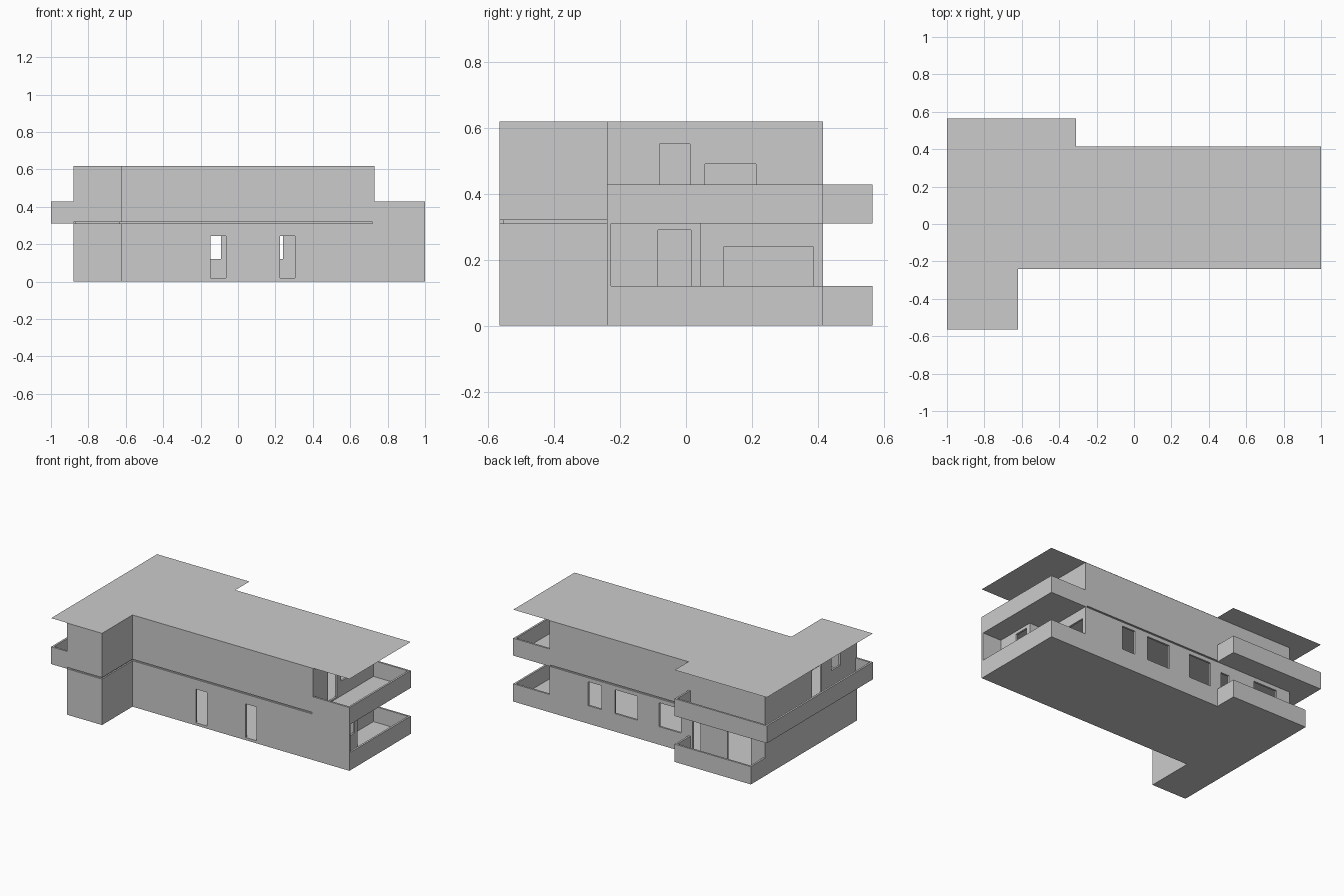
import bpy, bmesh
from mathutils import Vector

if "Cube" in bpy.data.objects:
    bpy.data.objects.remove(bpy.data.objects["Cube"])

T = 0.013  # wall thickness


def make_object(name, bm):
    bmesh.ops.recalc_face_normals(bm, faces=bm.faces)
    me = bpy.data.meshes.new(name)
    bm.to_mesh(me)
    bm.free()
    ob = bpy.data.objects.new(name, me)
    bpy.context.collection.objects.link(ob)
    return ob


def prism(name, pts, z0, z1):
    """Flat outline raised from z0 to z1 (a single sheet if equal)."""
    bm = bmesh.new()
    face = bm.faces.new([bm.verts.new((x, y, z0)) for x, y in pts])
    if z1 > z0:
        r = bmesh.ops.extrude_face_region(bm, geom=[face], use_keep_orig=True)
        vs = [v for v in r["geom"] if isinstance(v, bmesh.types.BMVert)]
        bmesh.ops.translate(bm, verts=vs, vec=(0, 0, z1 - z0))
    return make_object(name, bm)


def inset(pts, d, closed=True):
    """Offset a right-angled path to its left by d."""
    ps = [Vector(p) for p in pts]
    n, out = len(ps), []
    for i, p in enumerate(ps):
        normals = []
        for a, b in ((i - 1, i), (i, i + 1)):
            if closed or (a >= 0 and b < n):
                e = (ps[b % n] - ps[a % n]).normalized()
                normals.append(Vector((-e.y, e.x)))
        out.append(tuple(p + sum(normals, Vector((0, 0))) * d))
    return out


def walls(name, pts, z0, z1, closed=True):
    """Upright walls along a path, thickened to the left."""
    inner = inset(pts, T, closed)
    n = len(pts)
    bm = bmesh.new()
    rings = [[bm.verts.new((x, y, z)) for x, y in path]
             for path, z in ((pts, z0), (pts, z1), (inner, z1), (inner, z0))]
    for i in range(n if closed else n - 1):
        j = (i + 1) % n
        for a, b in zip(rings, rings[1:] + rings[:1]):
            bm.faces.new((a[i], a[j], b[j], b[i]))
    if not closed:
        for i in (0, n - 1):
            bm.faces.new([r[i] for r in rings])
    return make_object(name, bm)


def cut(ob, openings):
    """Cut box openings (x0, x1, y0, y1, z0, z1) through the walls."""
    for x0, x1, y0, y1, z0, z1 in openings:
        c = prism("opening", [(x0, y0), (x1, y0), (x1, y1), (x0, y1)], z0, z1)
        m = ob.modifiers.new("opening", 'BOOLEAN')
        m.operation, m.solver, m.object = 'DIFFERENCE', 'EXACT', c
        bpy.context.view_layer.update()
        me = bpy.data.meshes.new_from_object(
            ob.evaluated_get(bpy.context.evaluated_depsgraph_get()))
        ob.modifiers.clear()
        ob.data = me
        bpy.data.objects.remove(c)


L, R, F, B, S = -0.88, 0.73, -0.24, 0.415, 0.565
wing = [(L, -S), (-0.62, -S), (-0.62, F)]

# base plate with terraces
prism("base_floor", wing + [(1, F), (1, B), (-0.31, B), (-0.31, S), (L, S)], 0, 0.015)

# ground floor walls, stepped towards the right terrace
ground = walls("ground_walls", wing + [(0.86, F), (0.86, 0.045), (R, 0.045), (R, B), (L, B)],
               0.015, 0.31)


def front(x0, x1, z0, z1):
    return (x0, x1, F - 0.03, F + 0.03, z0, z1)


def back(x0, x1, z0, z1):
    return (x0, x1, B - 0.03, B + 0.03, z0, z1)


def side(x, y0, y1, z0, z1):
    return (x - 0.03, x + 0.03, y0, y1, z0, z1)


cut(ground, [
    front(-0.147, -0.065, 0.018, 0.245), front(0.225, 0.305, 0.018, 0.245),
    back(0.34, 0.44, 0.122, 0.283), back(0.07, 0.24, 0.122, 0.283),
    back(-0.255, -0.09, 0.122, 0.283), back(-0.40, -0.34, 0.018, 0.247),
    back(-0.776, -0.60, 0.018, 0.283),
    side(0.86, -0.085, 0.015, 0.12, 0.29), side(R, 0.115, 0.385, 0.1, 0.24)])

# terrace parapets and the full-height screen wall at the right end
walls("screen_wall", [(0.86, F), (1, F)], 0.015, 0.31, False)
walls("right_terrace_parapet", [(1, F), (1, B), (R, B)], 0.015, 0.12, False)
walls("back_terrace_parapet", [(-0.31, B), (-0.31, S), (L, S), (L, B)], 0.015, 0.12, False)

# upper floor: recessed slab, balconies and walls
upper_plan = wing + [(R, F), (R, B), (L, B)]
prism("upper_slab", inset(upper_plan, 0.01), 0.31, 0.32)
prism("right_balcony_floor", [(R - 0.01, F), (1, F), (1, B), (R - 0.01, B)], 0.31, 0.32)
prism("left_balcony_floor", [(-1, -S), (L, -S), (L, B), (-0.31, B), (-0.31, S), (-1, S)],
      0.31, 0.32)
walls("right_balcony_parapet", [(R, F), (1, F), (1, B), (R, B)], 0.32, 0.427, False)
walls("left_balcony_parapet", [(-0.31, B), (-0.31, S), (-1, S), (-1, -S), (L, -S)],
      0.32, 0.427, False)
upper = walls("upper_walls", upper_plan, 0.32, 0.619)
cut(upper, [
    side(R, -0.08, 0.012, 0.33, 0.55), side(R, 0.057, 0.212, 0.42, 0.49),
    side(L, -0.19, -0.085, 0.33, 0.55), side(L, -0.39, -0.295, 0.44, 0.55)])

# thin flat roof
prism("roof", [(-1, -S), (-0.62, -S), (-0.62, F), (1, F), (1, B), (-0.31, B),
               (-0.31, S), (-1, S)], 0.62, 0.62)
